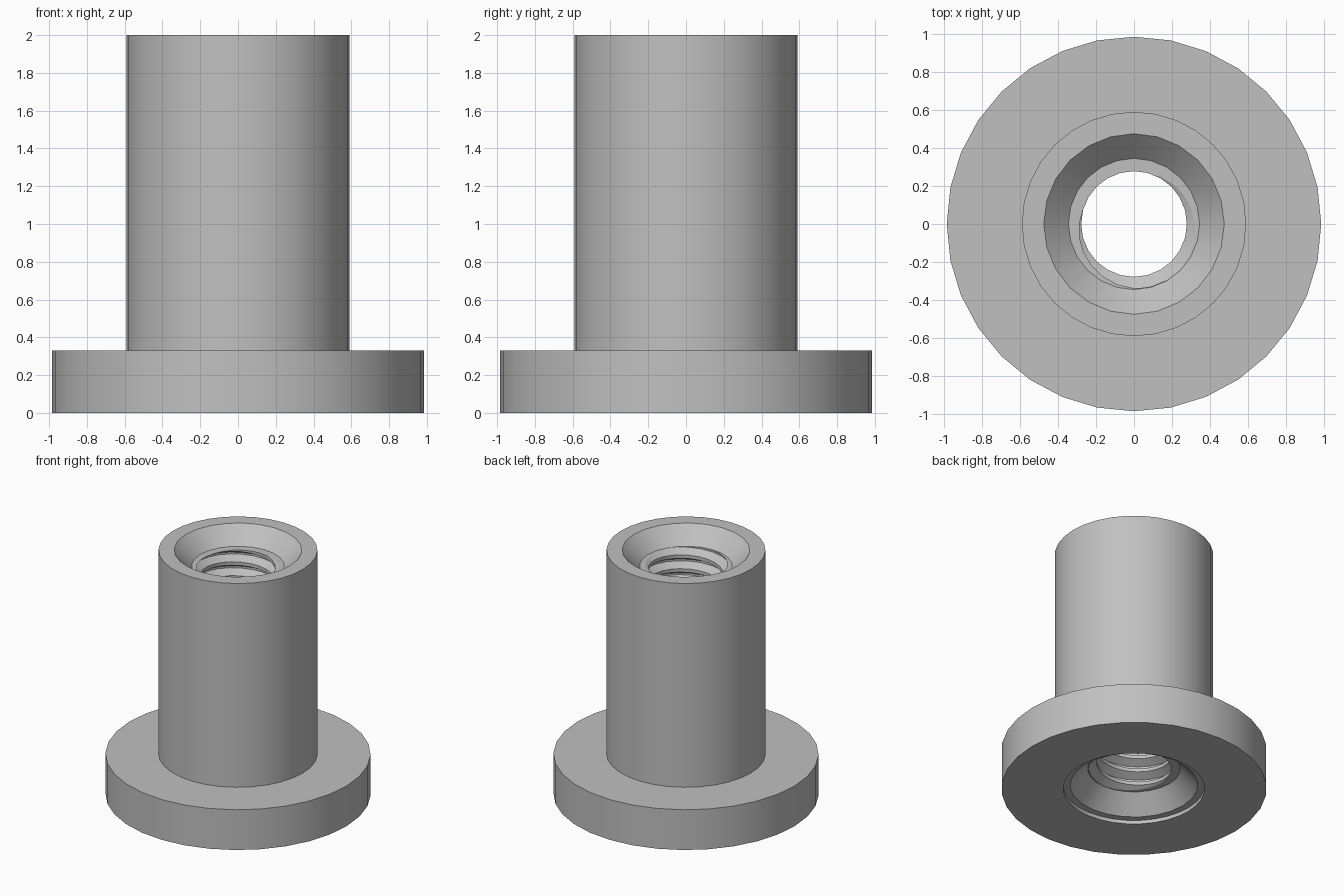
import bpy, bmesh, math

cube = bpy.data.objects.get("Cube")
if cube:
    bpy.data.objects.remove(cube)

OUTER, BORE = 32, 24              # sides of outer and inner walls
FLANGE_R, BARREL_R = 0.985, 0.59
FLANGE_Z, TOP_Z = 0.33, 2.0
SINK_R, MAJOR, MINOR = 0.475, 0.345, 0.278
LOW, HIGH = 0.17, 1.87            # ends of the thread
RECESS_R, RECESS_Z = 0.526, 0.03
PITCH = 0.1133

bm = bmesh.new()


def ring(radius, z, sides):
    """Closed circle of edges."""
    verts = [bm.verts.new((radius * math.cos(math.tau * i / sides),
                           radius * math.sin(math.tau * i / sides), z))
             for i in range(sides)]
    return [bm.edges.new((verts[i], verts[(i + 1) % sides])) for i in range(sides)]


def wall(a, b):
    bmesh.ops.bridge_loops(bm, edges=a + b)


def flat(a, b):
    """Flat annulus between two loops."""
    bmesh.ops.triangle_fill(bm, edges=a + b, use_beauty=True, normal=(0, 0, 1))


def thread_end(z):
    return [e for e in bm.edges if e.is_boundary
            and all(abs(v.co.z - z) < 1e-4 for v in e.verts)]


# Internal right-hand thread, swept as a helix
major = MAJOR - 0.004
profile = [(MINOR, 0), (MINOR, PITCH / 4), (major, PITCH * 9 / 16), (major, PITCH * 7 / 8)]
# slightly shallower upper run so each turn closes onto the next crest
profile[1:] = [(MINOR, PITCH * 0.25), (major, PITCH * 0.56), (major, PITCH * 0.69)]
start = HIGH - 17.453 * PITCH
columns = []
for i in range(BORE + 1):
    a = math.tau * i / BORE
    columns.append([bm.verts.new((r * math.cos(a), r * math.sin(a),
                                  start + (turn + i / BORE) * PITCH + dz))
                    for turn in range(19) for r, dz in profile])
for left, right in zip(columns, columns[1:]):
    for j in range(len(left) - 1):
        bm.faces.new((left[j], right[j], right[j + 1], left[j + 1]))
bmesh.ops.remove_doubles(bm, verts=bm.verts[:], dist=1e-5)
for z, direction in ((HIGH, 1), (LOW, -1)):
    bmesh.ops.bisect_plane(bm, geom=bm.verts[:] + bm.edges[:] + bm.faces[:], dist=1e-6,
                           plane_co=(0, 0, z), plane_no=(0, 0, direction), clear_outer=True)
thread_top, thread_bottom = thread_end(HIGH), thread_end(LOW)

# Flange and barrel
flange_low = ring(FLANGE_R, 0, OUTER)
flange_high = ring(FLANGE_R, FLANGE_Z, OUTER)
barrel_low = ring(BARREL_R, FLANGE_Z, OUTER)
barrel_high = ring(BARREL_R, TOP_Z, OUTER)
wall(flange_low, flange_high)
flat(flange_high, barrel_low)
wall(barrel_low, barrel_high)

# Top countersink
sink_rim = ring(SINK_R, TOP_Z, BORE)
sink_floor = ring(MAJOR, HIGH, BORE)
flat(barrel_high, sink_rim)
wall(sink_rim, sink_floor)
flat(sink_floor, thread_top)

# Bottom recess and countersink
recess_low = ring(RECESS_R, 0, OUTER)
recess_high = ring(RECESS_R, RECESS_Z, OUTER)
cone_low = ring(SINK_R, RECESS_Z, BORE)
cone_high = ring(MAJOR, LOW, BORE)
flat(flange_low, recess_low)
wall(recess_low, recess_high)
flat(recess_high, cone_low)
wall(cone_low, cone_high)
flat(cone_high, thread_bottom)

bmesh.ops.recalc_face_normals(bm, faces=bm.faces[:])
mesh = bpy.data.meshes.new("flanged_threaded_bushing")
bm.to_mesh(mesh)
bm.free()
bushing = bpy.data.objects.new("flanged_threaded_bushing", mesh)
bpy.context.collection.objects.link(bushing)

# Plain grey metal
grey = bpy.data.materials.new("plain grey")
grey.use_nodes = True
colour = (0.53, 0.53, 0.53, 1)
grey.diffuse_color = colour
grey.node_tree.nodes["Principled BSDF"].inputs["Base Color"].default_value = colour
mesh.materials.append(grey)

bpy.ops.object.select_all(action="DESELECT")
bushing.select_set(True)
bpy.context.view_layer.objects.active = bushing
bpy.ops.object.shade_smooth_by_angle(angle=math.radians(25))
